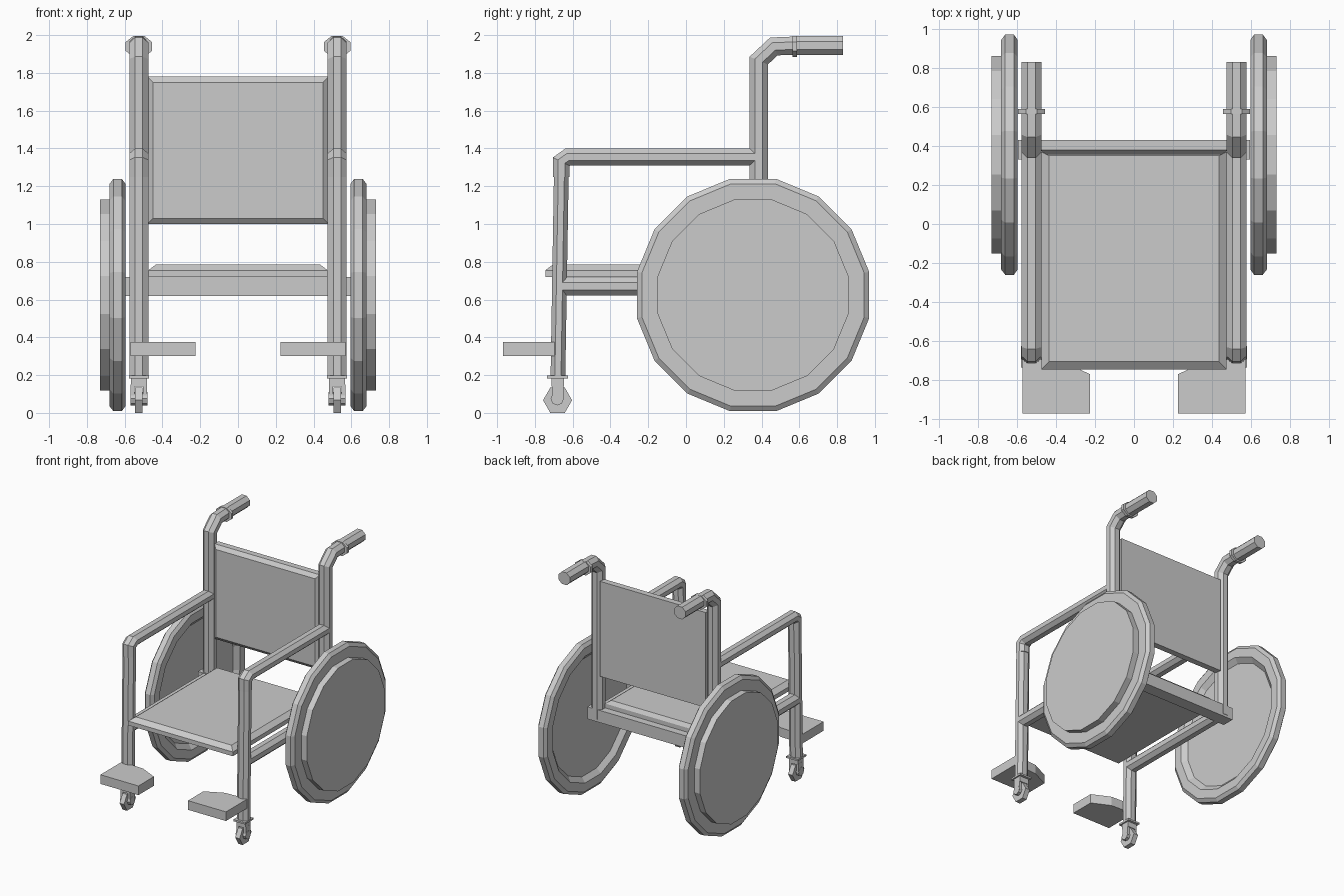
import bpy, bmesh, math
from mathutils import Vector

if "Cube" in bpy.data.objects:
    bpy.data.objects.remove(bpy.data.objects["Cube"])

GREY = (0.6, 0.6, 0.6, 1)
grey = bpy.data.materials.new("plain grey")
grey.diffuse_color = GREY
grey.use_nodes = True
grey.node_tree.nodes["Principled BSDF"].inputs["Base Color"].default_value = GREY

SIDE = 0.525    # frame tubes, distance from the middle


def finish(name, bm, mirror=True):
    bmesh.ops.recalc_face_normals(bm, faces=bm.faces)
    mesh = bpy.data.meshes.new(name)
    bm.to_mesh(mesh)
    bm.free()
    mesh.materials.append(grey)
    obj = bpy.data.objects.new(name, mesh)
    bpy.context.collection.objects.link(obj)
    if mirror:
        obj.modifiers.new("both sides", 'MIRROR')
    return obj


def loft(name, rings, mirror=True):
    """Skin a list of equal closed rings and cap both ends."""
    bm = bmesh.new()
    loops = [[bm.verts.new(p) for p in ring] for ring in rings]
    n = len(loops[0])
    for a, b in zip(loops, loops[1:]):
        for i in range(n):
            j = (i + 1) % n
            bm.faces.new((a[i], a[j], b[j], b[i]))
    bm.faces.new(loops[0])
    bm.faces.new(loops[-1])
    return finish(name, bm, mirror)


def tube(name, path, wide=0.05, deep=0.048, x=SIDE):
    """Eight-sided tube along (y, z) points with mitred bends."""
    pts = [Vector(p) for p in path]
    dirs = [(b - a).normalized() for a, b in zip(pts, pts[1:])]
    rings = []
    for i, p in enumerate(pts):
        d0, d1 = dirs[max(i - 1, 0)], dirs[min(i, len(dirs) - 1)]
        t = (d0 + d1).normalized()
        normal = Vector((-t.y, t.x)) / t.dot(d1)
        ring = []
        for k in range(8):
            a = math.pi / 8 + k * math.pi / 4
            s = 1 / math.cos(math.pi / 8)
            q = p + normal * (deep * s * math.sin(a))
            ring.append((x + wide * s * math.cos(a), q.x, q.y))
        rings.append(ring)
    return loft(name, rings)


def disc(name, profile, y, z, sides, turn=0.0, x=0.0):
    """Wheel about the x axis from (x, radius) rings."""
    angles = [turn + 2 * math.pi * k / sides for k in range(sides)]
    return loft(name, [[(x + px, y + r * math.cos(a), z + r * math.sin(a))
                        for a in angles] for px, r in profile])


def box(name, x, y, z, mirror=True):
    ring = [(x[0], y[0]), (x[1], y[0]), (x[1], y[1]), (x[0], y[1])]
    return loft(name, [[(a, b, h) for a, b in ring] for h in z], mirror)


# Frame tubes
tube("back_post", [(0.385, 0.64), (0.385, 1.865), (0.465, 1.94), (0.59, 1.945)])
tube("handle_grip", [(0.58, 1.945), (0.83, 1.945)], deep=0.05, wide=0.052)
tube("handle_collar", [(0.563, 1.94), (0.588, 1.94)], wide=0.07, deep=0.056)
tube("armrest", [(0.37, 1.355), (-0.625, 1.355), (-0.66, 1.33), (-0.66, 1.25)],
     deep=0.044)
tube("front_post", [(-0.66, 1.27), (-0.678, 0.19)], deep=0.039)
tube("seat_rail", [(-0.66, 0.67), (0.385, 0.67)])
box("rear_crossbar", (-0.595, 0.595), (0.33, 0.43), (0.62, 0.72), mirror=False)


# Cushions with one bevelled side
def rect(w, a0, a1):
    return [(-w, a0), (w, a0), (w, a1), (-w, a1)]


levels = [(0.72, 0), (0.755, 0), (0.785, 0.04)]
loft("seat", [[(x, y, z) for x, y in rect(0.475 - i, -0.745 + i, 0.37 - i * 0.5)]
              for z, i in levels], mirror=False)
levels = [(0.43, 0), (0.38, 0), (0.355, 0.03)]
loft("backrest", [[(x, y, z) for x, z in rect(0.48 - i, 1.0 + i, 1.78 - i)]
                  for y, i in levels], mirror=False)

# Large wheels, dished on the inside, with a raised outer disc
half_step = math.pi / 16
disc("large_wheel",
     [(0.63, 0.49), (0.596, 0.53), (0.596, 0.6), (0.615, 0.627),
      (0.66, 0.627), (0.68, 0.6)], 0.355, 0.624, 16, half_step)
disc("wheel_disc", [(0.67, 0.515), (0.73, 0.515)], 0.355, 0.624, 16, half_step)

# Casters
disc("caster_wheel", [(-0.02, 0.077), (0.02, 0.077)], -0.68, 0.067, 6, x=SIDE)
disc("caster_hub", [(-0.045, 0.035), (0.045, 0.035)], -0.682, 0.075, 8, x=SIDE)
for side, name in ((-1, "inner"), (1, "outer")):
    x = SIDE + side * 0.033
    box(name + "_fork_prong", (x - 0.01, x + 0.01), (-0.71, -0.648), (0.07, 0.15))
box("fork_crown", (SIDE - 0.042, SIDE + 0.042), (-0.712, -0.645), (0.14, 0.19))
box("fork_plate", (SIDE - 0.053, SIDE + 0.053), (-0.735, -0.625), (0.183, 0.197))

# Footrests with a clipped inner rear corner
outline = [(0.57, -0.97), (0.225, -0.97), (0.225, -0.77), (0.37, -0.7), (0.57, -0.69)]
loft("footrest", [[(x, y, z) for x, y in outline] for z in (0.3, 0.375)])
